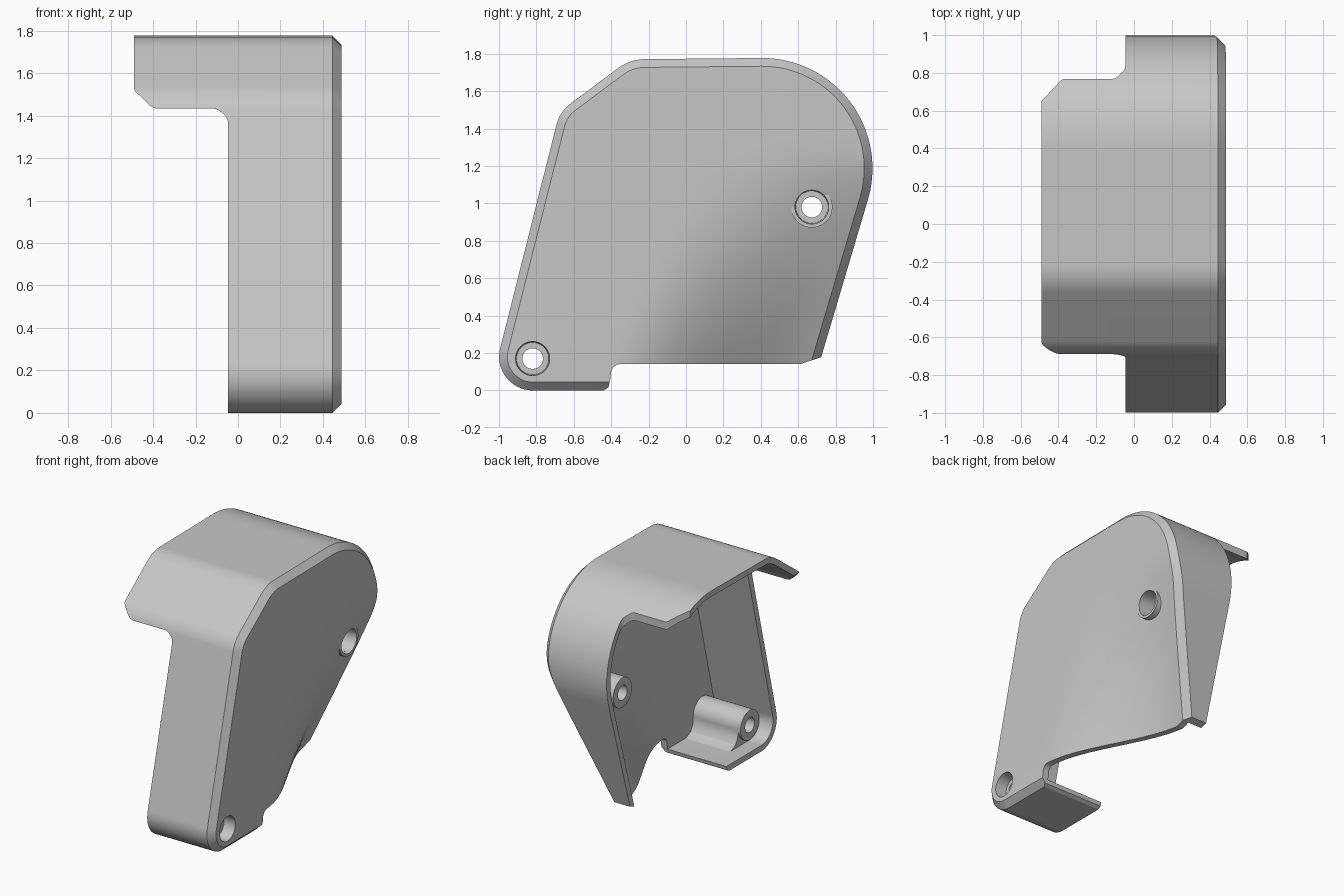
import bpy, bmesh, math
from mathutils import Vector, Matrix

cube = bpy.data.objects.get("Cube")
if cube:
    bpy.data.objects.remove(cube)

grey = bpy.data.materials.new("plain grey")
grey.use_nodes = True
grey.diffuse_color = (0.57, 0.57, 0.57, 1)
grey.node_tree.nodes["Principled BSDF"].inputs["Base Color"].default_value = (0.57, 0.57, 0.57, 1)


def to_object(name, bm):
    mesh = bpy.data.meshes.new(name)
    bm.to_mesh(mesh)
    bm.free()
    obj = bpy.data.objects.new(name, mesh)
    bpy.context.collection.objects.link(obj)
    return obj


def rounded(corners, steps=20):
    """Polygon of (a, b, radius) corners turned into a filleted outline."""
    out = []
    for i, (a, b, r) in enumerate(corners):
        p = Vector((a, b))
        u = (Vector(corners[i - 1][:2]) - p).normalized()
        v = (Vector(corners[(i + 1) % len(corners)][:2]) - p).normalized()
        if not r:
            out.append(p)
            continue
        half = math.acos(u.dot(v)) / 2
        centre = p + (u + v).normalized() * r / math.sin(half)
        start = p + u * r / math.tan(half) - centre
        sweep = math.pi - 2 * half
        turn = 1 if start.y * u.x - start.x * u.y > 0 else -1
        n = max(5, int(steps * sweep))
        for k in range(n + 1):
            out.append(centre + Matrix.Rotation(turn * sweep * k / n, 2) @ start)
    return out


def prism(name, points, place, low, high):
    """Extrude a 2D outline; place(a, b, t) gives the 3D position."""
    bm = bmesh.new()
    ends = [[bm.verts.new(place(a, b, t)) for a, b in points] for t in (low, high)]
    bm.faces.new(ends[0])
    bm.faces.new(ends[1])
    n = len(points)
    for i in range(n):
        j = (i + 1) % n
        bm.faces.new((ends[0][i], ends[0][j], ends[1][j], ends[1][i]))
    bmesh.ops.recalc_face_normals(bm, faces=bm.faces)
    return to_object(name, bm)


def rod(name, y, z, r_low, r_high, low, high):
    """Round bar or cone along x."""
    bm = bmesh.new()
    spin = Matrix.Translation(((low + high) / 2, y, z)) @ Matrix.Rotation(math.pi / 2, 4, "Y")
    bmesh.ops.create_cone(bm, cap_ends=True, segments=40, radius1=r_low,
                          radius2=r_high, depth=high - low, matrix=spin)
    return to_object(name, bm)


def combine(obj, other, operation):
    other.hide_render = True
    mod = obj.modifiers.new("cut", "BOOLEAN")
    mod.object, mod.operation, mod.solver = other, operation, "EXACT"
    bpy.context.view_layer.objects.active = obj
    bpy.ops.object.modifier_apply(modifier=mod.name)
    bpy.data.objects.remove(other)


# Shell: side plate, chamfer, wall, rim and square inner faces
outline = rounded([(-1.05, 0, 0.18), (-0.675, 1.49, 0.2), (-0.3, 1.77, 0.24),
                   (1.2, 1.785, 0.59), (0.67, 0, 0)])
count = len(outline)
inset = []
for i, p in enumerate(outline):
    d1 = (p - outline[i - 1]).normalized()
    d2 = (outline[(i + 1) % count] - p).normalized()
    n1, n2 = Vector((d1.y, -d1.x)), Vector((d2.y, -d2.x))
    inset.append(p + (n1 + n2) * 0.044 / (1 + n1.dot(n2)))

bm = bmesh.new()
rings = [[bm.verts.new((x, p.x, p.y)) for p in pts]
         for x, pts in ((0.488, inset), (0.444, outline), (-0.49, outline),
                        (-0.49, inset), (0.438, inset))]
bm.faces.new(rings[0])
bm.faces.new(rings[-1])
for a, b in zip(rings, rings[1:]):
    for i in range(count):
        j = (i + 1) % count
        bm.faces.new((a[i], a[j], b[j], b[i]))
bmesh.ops.recalc_face_normals(bm, faces=bm.faces)

# Smooth inward sweep of the plate towards its lower rear corner
for k in range(21):
    for spot, axis in (((0, -0.43 + 0.07 * k, 0), (0, 1, 0)), ((0, 0, 0.1 + 0.07 * k), (0, 0, 1))):
        bmesh.ops.bisect_plane(bm, geom=bm.verts[:] + bm.edges[:] + bm.faces[:],
                               plane_co=spot, plane_no=axis)
for v in bm.verts:
    if v.co.x > 0.42:
        drop = (1.22 - v.co.z) / 1.04
        drop = (drop + math.sqrt(drop * drop + 0.006)) / 2
        t = (v.co.y - 0.45 * (v.co.z - 0.14) + 0.4) / 1.1
        t = min(max(t, 0), 1)
        v.co.x -= 0.36 * drop * t * t * (3 - 2 * t)
cover = to_object("cover_shell", bm)

# Open edges: front and lower cut, rear cut, bottom opening
combine(cover, prism("front_cutter",
        rounded([(-1, -0.5, 0), (-0.046, -0.5, 0), (-0.046, 1.39, 0.06), (-0.1, 1.433, 0.06),
                 (-0.4, 1.433, 0.06), (-0.49, 1.52, 0.03), (-0.49, 1.53, 0), (-1, 1.53, 0)]),
        lambda a, b, t: (a, t, b), -2, 2), "DIFFERENCE")
combine(cover, prism("rear_cutter",
        rounded([(-0.046, 1.5, 0), (-0.046, 0.82, 0.05), (-0.1, 0.768, 0.05),
                 (-0.38, 0.768, 0.04), (-0.5, 0.64, 0), (-1, 0.64, 0), (-1, 1.5, 0)]),
        lambda a, b, t: (a, b, t), -1, 3), "DIFFERENCE")
combine(cover, prism("bottom_cutter",
        rounded([(-0.5, -0.1, 0), (-0.44, 0, 0), (-0.415, 0.015, 0), (-0.405, 0.06, 0),
                 (-0.395, 0.14, 0.05), (0.61, 0.14, 0.05),
                 (0.76, 0.19, 0), (1.2, 0.19, 0), (1.2, -0.1, 0)]),
        lambda a, b, t: (t, a, b), -1, 1), "DIFFERENCE")

# Screw bosses with stepped bores
bosses = []
for name, y, z, seat in (("lower_boss", -0.82, 0.17, 0.4), ("upper_boss", 0.673, 0.98, 0.3)):
    boss = rod(name, y, z, 0.11, 0.11, 0.05, 0.44)
    if name == "lower_boss":
        # Curved web blending the boss into the floor
        combine(boss, prism("web", [(-0.9, 0.04), (-0.85, 0.17), (-0.712, 0.17), (-0.705, 0.11),
                                    (-0.68, 0.07), (-0.64, 0.05), (-0.6, 0.04)],
                            lambda a, b, t: (t, a, b), 0.07, 0.44), "UNION")
    for part in (cover, boss):
        combine(part, rod("screw_hole", y, z, 0.055, 0.055, -0.2, 0.7), "DIFFERENCE")
        combine(part, rod("head_bore", y, z, 0.086, 0.092, seat, 0.5), "DIFFERENCE")
    bosses.append(boss)

# Colour and shading
for obj in [cover] + bosses:
    obj.data.materials.clear()
    obj.data.materials.append(grey)
    bpy.ops.object.select_all(action="DESELECT")
    obj.select_set(True)
    bpy.context.view_layer.objects.active = obj
    bpy.ops.object.shade_smooth_by_angle(angle=math.radians(28))
